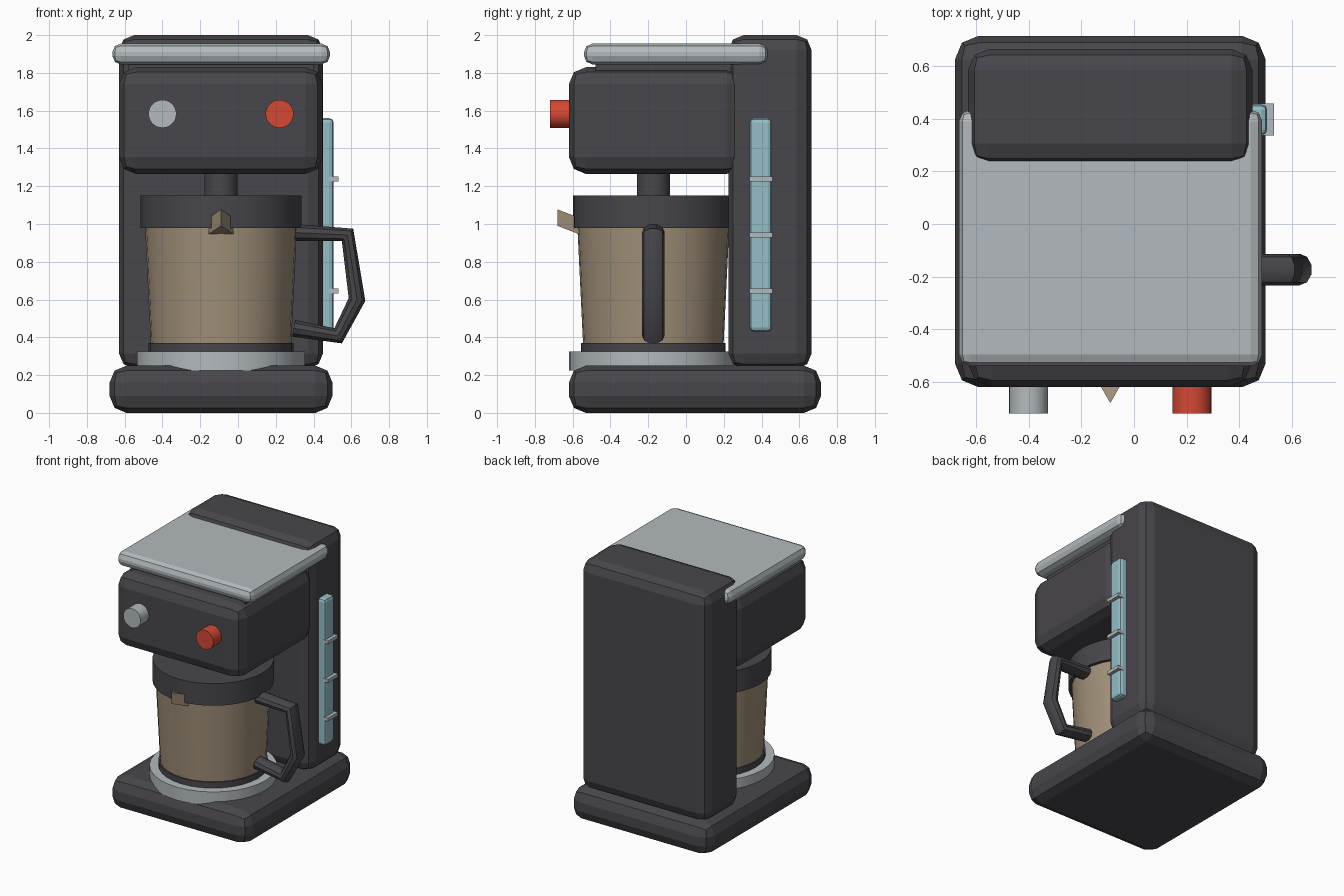
import bpy
import bmesh
import math

if "Cube" in bpy.data.objects:
    bpy.data.objects.remove(bpy.data.objects["Cube"], do_unlink=True)


def material(name, rgb):
    mat = bpy.data.materials.new(name)
    mat.use_nodes = True
    mat.diffuse_color = (*rgb, 1)
    mat.node_tree.nodes["Principled BSDF"].inputs["Base Color"].default_value = (*rgb, 1)
    return mat


charcoal = material("charcoal plastic", (0.064, 0.061, 0.069))
silver = material("brushed silver", (0.45, 0.49, 0.51))
coffee = material("coffee glass", (0.35, 0.275, 0.19))
water = material("water blue", (0.30, 0.51, 0.56))
red = material("red switch", (0.66, 0.065, 0.035))


def box(name, mat, x, y, z, bevel=0.0):
    """Box from (min, max) ranges with a two-step rounded edge."""
    ranges = (x, y, z)
    bpy.ops.mesh.primitive_cube_add(size=1, location=[sum(r) / 2 for r in ranges])
    ob = bpy.context.object
    ob.name = name
    ob.scale = [r[1] - r[0] for r in ranges]
    bpy.ops.object.transform_apply(location=False, rotation=False, scale=True)
    ob.data.materials.append(mat)
    if bevel:
        mod = ob.modifiers.new("rounded edges", "BEVEL")
        mod.width = bevel
        mod.segments = 2
    return ob


def drum(name, mat, center, r_low, r_top, depth, rotation=(0, 0, 0)):
    bpy.ops.mesh.primitive_cone_add(vertices=32, radius1=r_low, radius2=r_top,
                                    depth=depth, location=center, rotation=rotation)
    ob = bpy.context.object
    ob.name = name
    ob.data.materials.append(mat)
    bpy.ops.object.shade_smooth_by_angle(angle=math.radians(30))
    return ob


# Housing
box("base", charcoal, (-0.68, 0.50), (-0.62, 0.715), (0, 0.25), 0.09)
box("rear_column", charcoal, (-0.63, 0.45), (0.225, 0.665), (0.235, 2.0), 0.08)
box("brew_head", charcoal, (-0.63, 0.447), (-0.62, 0.305), (1.265, 1.83), 0.09)
box("lid_seat", charcoal, (-0.58, 0.40), (-0.48, 0.28), (1.78, 1.87))
box("top_lid", silver, (-0.665, 0.487), (-0.54, 0.435), (1.845, 1.955), 0.045)

# Front knobs
for name, mat, x in (("dial_knob", silver, -0.40), ("power_knob", red, 0.22)):
    drum(name, mat, (x, -0.655, 1.583), 0.074, 0.074, 0.13, (math.pi / 2, 0, 0))

# Water gauge and its level marks
box("water_gauge", water, (0.43, 0.506), (0.337, 0.455), (0.43, 1.56), 0.022)
for i in range(3):
    z = 0.645 + 0.297 * i
    box(f"gauge_mark_{i + 1}", silver, (0.48, 0.532), (0.337, 0.458), (z - 0.013, z + 0.013))

# Round parts stacked on the jug axis: bottom, top, lower and upper radius
AXIS_X, AXIS_Y = -0.09, -0.173
for name, mat, low, high, r_low, r_top in (
        ("warming_plate", silver, 0.225, 0.325, 0.446, 0.446),
        ("jug_foot", charcoal, 0.32, 0.37, 0.383, 0.383),
        ("jug_body", coffee, 0.365, 0.985, 0.372, 0.402),
        ("jug_collar", charcoal, 0.98, 1.15, 0.425, 0.425),
        ("drip_outlet", charcoal, 1.14, 1.32, 0.0875, 0.0875)):
    drum(name, mat, (AXIS_X, AXIS_Y, (low + high) / 2), r_low, r_top, high - low)

# Jug spout: a triangular wedge rising towards its tip
bm = bmesh.new()
tri = bm.faces.new([bm.verts.new(p) for p in (
    (AXIS_X - 0.075, -0.55, 0.94), (AXIS_X, -0.68, 0.99), (AXIS_X + 0.075, -0.55, 0.94))])
extruded = bmesh.ops.extrude_face_region(bm, geom=[tri])["geom"]
bmesh.ops.translate(bm, vec=(0, 0, 0.087),
                    verts=[v for v in extruded if isinstance(v, bmesh.types.BMVert)])
bmesh.ops.recalc_face_normals(bm, faces=bm.faces)
mesh = bpy.data.meshes.new("jug_spout")
bm.to_mesh(mesh)
bm.free()
mesh.materials.append(coffee)
bpy.context.collection.objects.link(bpy.data.objects.new("jug_spout", mesh))

# Jug handle: angular tube
path = [(0.30, 0.955), (0.58, 0.942), (0.63, 0.60), (0.53, 0.408), (0.295, 0.448)]
curve = bpy.data.curves.new("jug_handle", "CURVE")
curve.dimensions = "3D"
curve.bevel_depth = 0.047
curve.bevel_resolution = 3
curve.use_fill_caps = True
spline = curve.splines.new("POLY")
spline.points.add(len(path) - 1)
for point, (x, z) in zip(spline.points, path):
    point.co = (x, 0, z, 1)
handle = bpy.data.objects.new("jug_handle", curve)
handle.location.y = AXIS_Y
handle.scale.y = 1.27
bpy.context.collection.objects.link(handle)
curve.materials.append(charcoal)
bpy.ops.object.select_all(action="DESELECT")
handle.select_set(True)
bpy.context.view_layer.objects.active = handle
bpy.ops.object.convert(target="MESH")
bpy.ops.object.shade_smooth_by_angle(angle=math.radians(35))
